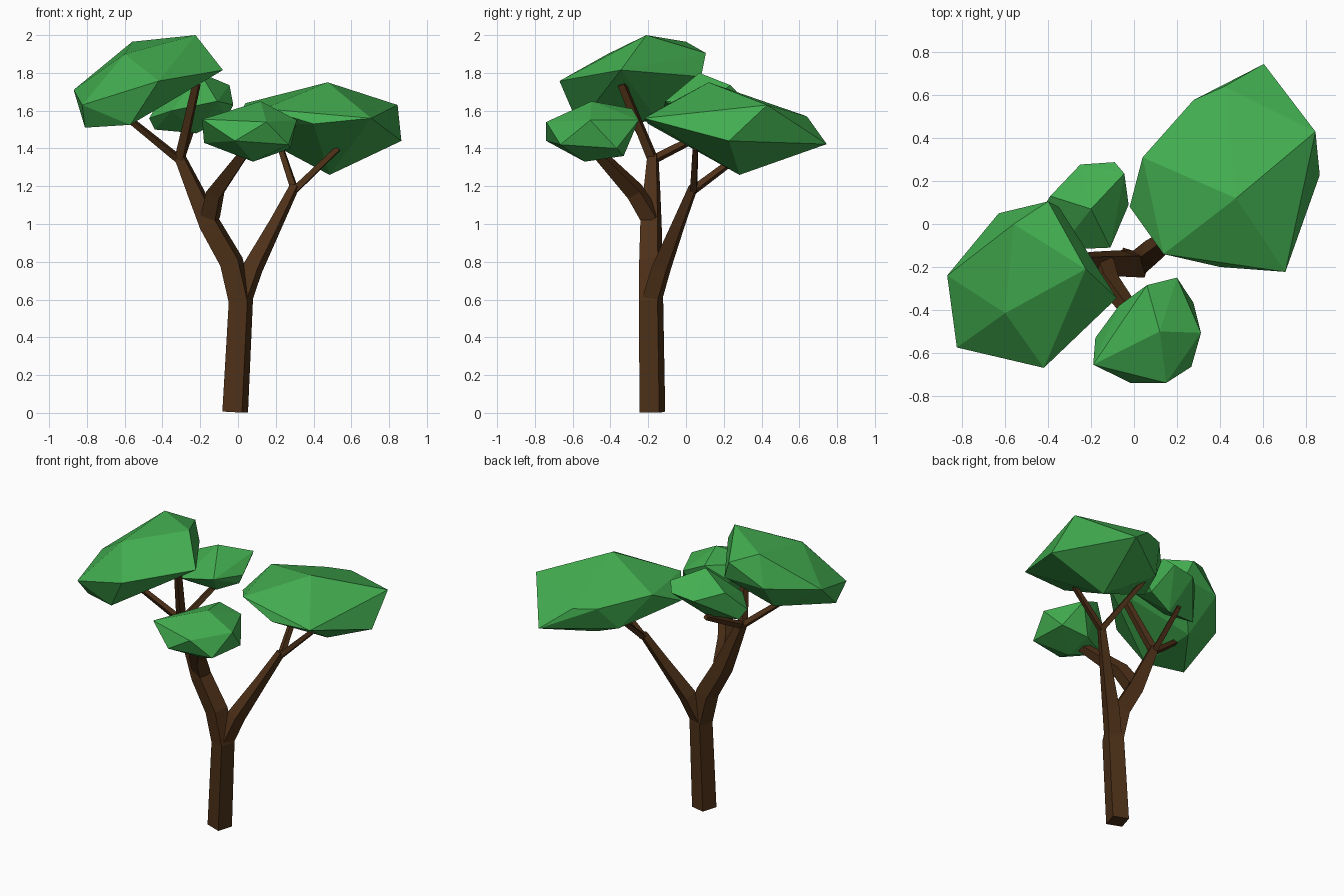
import bpy, bmesh
from math import radians, cos, sin, pi
from mathutils import Vector


def material(name, rgb):
    m = bpy.data.materials.new(name)
    m.diffuse_color = (*rgb, 1)
    return m


BARK = material("bark", (0.075, 0.03, 0.009))
LEAF = material("leaf", (0.055, 0.42, 0.08))


def finish(bm, name, mat):
    bmesh.ops.recalc_face_normals(bm, faces=bm.faces)
    me = bpy.data.meshes.new(name)
    bm.to_mesh(me)
    bm.free()
    me.materials.append(mat)
    ob = bpy.data.objects.new(name, me)
    bpy.context.collection.objects.link(ob)
    return ob


def limb(name, path):
    """Four-sided tapering tube through (x, y, z, radius) points."""
    bm = bmesh.new()
    pts = [Vector(p[:3]) for p in path]
    ref = Vector((cos(radians(28)), sin(radians(28)), 0))
    rings = []
    for i, p in enumerate(path):
        t = Vector((0, 0, 0))
        if i:
            t += (pts[i] - pts[i - 1]).normalized()
        if i < len(pts) - 1:
            t += (pts[i + 1] - pts[i]).normalized()
        t.normalize()
        u = (ref - t * ref.dot(t)).normalized()
        v = t.cross(u)
        rings.append([bm.verts.new(pts[i] + p[3] * (u * cos(k * pi / 2) + v * sin(k * pi / 2)))
                      for k in range(4)])
    for a, b in zip(rings, rings[1:]):
        for k in range(4):
            n = (k + 1) % 4
            bm.faces.new((a[k], a[n], b[n], b[k]))
    bm.faces.new(rings[0][::-1])
    bm.faces.new(rings[-1])
    return finish(bm, name, BARK)


def foliage(name, corners):
    """Faceted clump: convex hull of its corner points."""
    bm = bmesh.new()
    for c in corners:
        bm.verts.new(c)
    r = bmesh.ops.convex_hull(bm, input=bm.verts)
    loose = [g for g in r["geom_interior"] if isinstance(g, bmesh.types.BMVert)]
    bmesh.ops.delete(bm, geom=loose, context='VERTS')
    return finish(bm, name, LEAF)


# Trunk flowing into the left main branch
limb("trunk", [(-0.015, -0.178, 0.004, 0.077), (0.015, -0.185, 0.59, 0.073),
               (-0.035, -0.185, 0.80, 0.072), (-0.15, -0.185, 1.0, 0.066),
               (-0.225, -0.18, 1.17, 0.052), (-0.31, -0.175, 1.36, 0.034)])
# Right main branch
limb("right_branch", [(0.02, -0.18, 0.60, 0.06), (0.08, -0.13, 0.77, 0.058),
                      (0.20, -0.04, 1.0, 0.040), (0.30, 0.04, 1.20, 0.028)])
# Front branch
limb("front_branch", [(-0.15, -0.185, 1.03, 0.06), (-0.12, -0.27, 1.17, 0.055),
                      (0.05, -0.49, 1.40, 0.032)])
# Twigs carrying the clumps
left_fork, right_fork = (-0.31, -0.175, 1.34), (0.30, 0.04, 1.18)
for name, root, tip, r in [
        ("left_twig", left_fork, (-0.57, -0.28, 1.55), 0.025),
        ("upper_twig", left_fork, (-0.22, -0.34, 1.74), 0.032),
        ("back_twig", left_fork, (-0.25, 0.14, 1.50), 0.025),
        ("right_twig", right_fork, (0.53, 0.05, 1.40), 0.024),
        ("right_back_twig", right_fork, (0.22, 0.36, 1.42), 0.024)]:
    limb(name, [(*root, r), (*tip, r * 0.8)])

# Leaf clumps
foliage("left_foliage", [
    (-0.87, -0.24, 1.71), (-0.225, -0.21, 2.0), (-0.08, -0.345, 1.815),
    (-0.42, -0.67, 1.757), (-0.825, -0.575, 1.63), (-0.60, -0.415, 1.90),
    (-0.56, 0.0, 1.965), (-0.63, 0.05, 1.76), (-0.40, 0.105, 1.905),
    (-0.57, -0.57, 1.525), (-0.81, -0.48, 1.51), (-0.35, 0.08, 1.78),
    (-0.57, -0.15, 1.55)])
foliage("right_foliage", [
    (0.475, 0.12, 1.75), (0.605, 0.745, 1.423), (0.277, 0.577, 1.58),
    (0.42, 0.64, 1.57), (0.04, 0.31, 1.64), (0.137, -0.14, 1.61),
    (0.40, -0.20, 1.53), (0.705, -0.223, 1.56), (0.845, 0.43, 1.63),
    (0.865, 0.228, 1.44), (0.485, 0.283, 1.26), (-0.02, 0.08, 1.53),
    (0.20, 0.45, 1.42)])
foliage("back_foliage", [
    (-0.20, 0.07, 1.80), (-0.09, 0.288, 1.68), (-0.25, 0.277, 1.66),
    (-0.045, 0.235, 1.735), (-0.025, 0.09, 1.63), (-0.11, -0.11, 1.65),
    (-0.39, 0.13, 1.70), (-0.44, 0.05, 1.50), (-0.22, 0.08, 1.48),
    (-0.35, -0.12, 1.60), (-0.06, 0.10, 1.56), (-0.47, 0.0, 1.56)])
foliage("front_foliage", [
    (0.12, -0.50, 1.65), (0.20, -0.25, 1.55), (0.06, -0.285, 1.61),
    (-0.07, -0.38, 1.50), (-0.18, -0.53, 1.43), (-0.19, -0.655, 1.555),
    (-0.016, -0.74, 1.44), (0.15, -0.74, 1.54), (0.267, -0.665, 1.42),
    (0.312, -0.507, 1.55), (0.277, -0.367, 1.40), (0.08, -0.537, 1.33),
    (0.10, -0.33, 1.36)])
